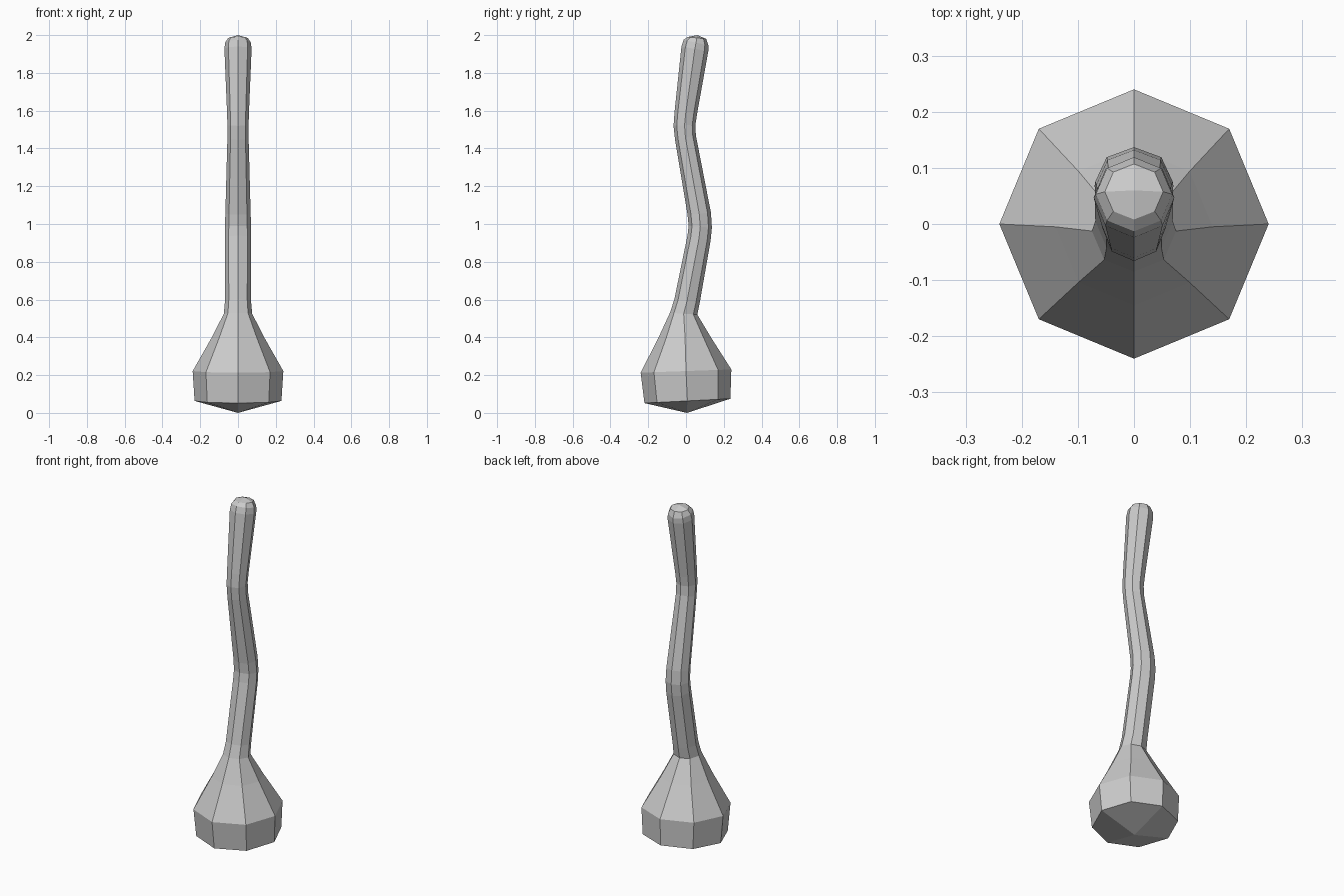
import bpy, bmesh
from math import sin, cos, pi

if "Cube" in bpy.data.objects:
    bpy.data.objects.remove(bpy.data.objects["Cube"])

SIDES = 8
# Cross-sections, each: front point (y, z), back point (y, z), half width in x
rings = [
    (-0.22, 0.052, 0.235, 0.075, 0.23),    # underside rim
    (-0.24, 0.213, 0.24, 0.23, 0.24),      # widest part of the bulb
    (-0.145, 0.40, 0.135, 0.395, 0.14),    # shoulder
    (-0.085, 0.53, 0.06, 0.52, 0.075),     # neck
    (-0.062, 0.60, 0.073, 0.585, 0.069),
    (0.008, 0.94, 0.130, 0.91, 0.07),      # backward bend
    (0.014, 0.99, 0.137, 0.98, 0.069),
    (0.008, 1.05, 0.132, 1.06, 0.067),
    (-0.058, 1.445, 0.052, 1.47, 0.056),   # forward bend
    (-0.066, 1.52, 0.050, 1.525, 0.056),
    (-0.060, 1.60, 0.058, 1.58, 0.058),
    (-0.024, 1.94, 0.118, 1.915, 0.072),   # rounded tip
    (-0.013, 1.975, 0.119, 1.945, 0.068),
    (0.008, 1.99, 0.107, 1.98, 0.052),
]

bm = bmesh.new()
loops = []
for yf, zf, yb, zb, rx in rings:
    loop = []
    for i in range(SIDES):
        a = 2 * pi * i / SIDES
        t = (1 + sin(a)) / 2
        loop.append(bm.verts.new((rx * cos(a), yf + (yb - yf) * t, zf + (zb - zf) * t)))
    loops.append(loop)

# Side walls
for lo, hi in zip(loops, loops[1:]):
    for i in range(SIDES):
        j = (i + 1) % SIDES
        bm.faces.new((lo[i], lo[j], hi[j], hi[i]))


def quad_cap(loop, centre):
    """Close a ring with four quads meeting at a raised centre point."""
    c = bm.verts.new(centre)
    for i in range(0, SIDES, 2):
        bm.faces.new((c, loop[i], loop[i + 1], loop[(i + 2) % SIDES]))


quad_cap(loops[0], (0, 0.005, 0))
quad_cap(loops[-1], (0, 0.06, 2.0))
bmesh.ops.recalc_face_normals(bm, faces=bm.faces)

mesh = bpy.data.meshes.new("bulb_and_stem")
bm.to_mesh(mesh)
bm.free()
obj = bpy.data.objects.new("bulb_and_stem", mesh)
bpy.context.collection.objects.link(obj)
